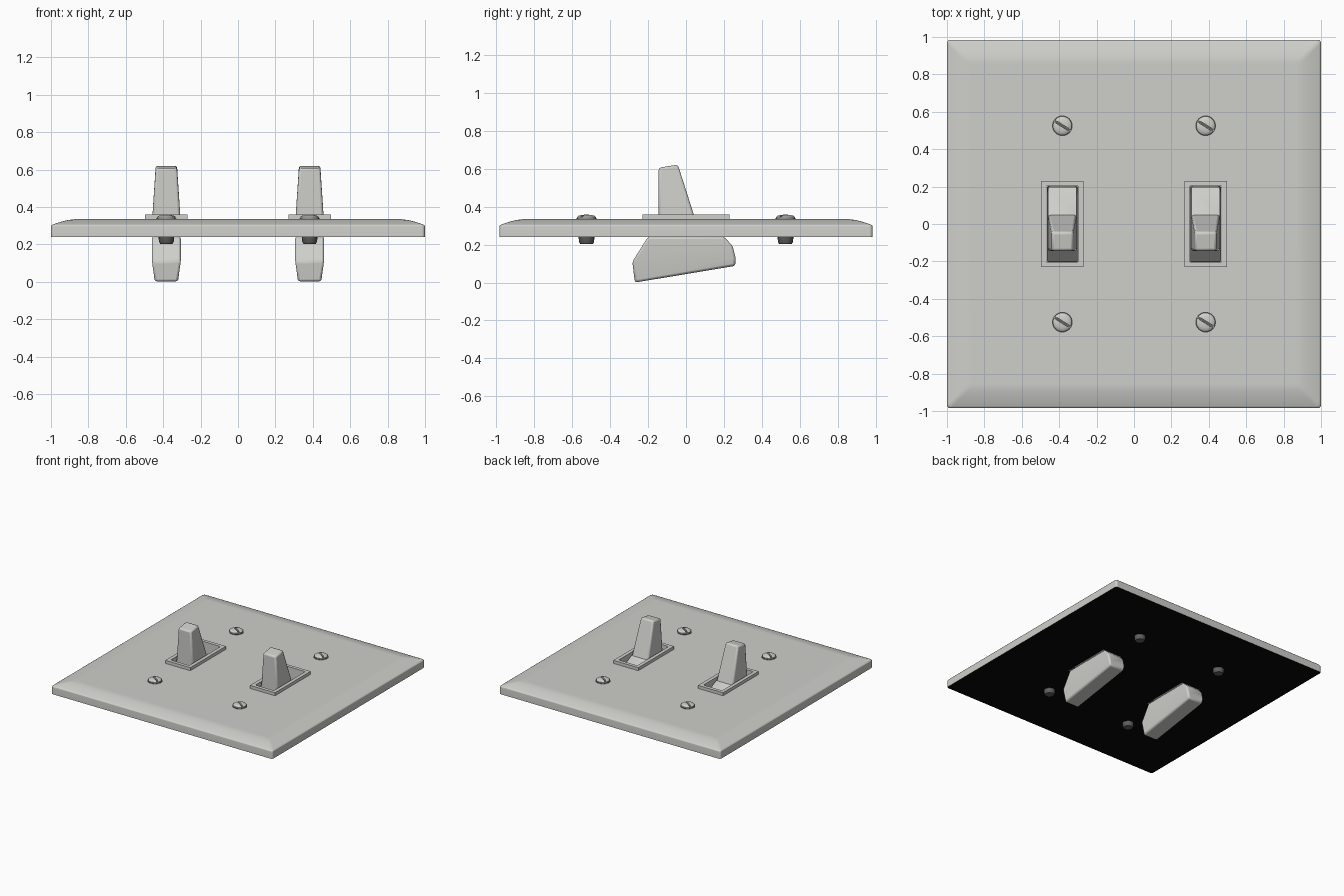
import bpy, bmesh, math
from mathutils import Matrix

if "Cube" in bpy.data.objects:
    bpy.data.objects.remove(bpy.data.objects["Cube"])


def material(name, rgb):
    m = bpy.data.materials.new(name)
    m.diffuse_color = (*rgb, 1)
    m.use_nodes = True
    m.node_tree.nodes["Principled BSDF"].inputs["Base Color"].default_value = m.diffuse_color
    return m


LIGHT = material("light_grey", (0.62, 0.62, 0.595))
DARK = material("dark_grey", (0.12, 0.12, 0.115))
BLACK = material("black", (0.002, 0.002, 0.002))


def make(name, bm, mats, loc=(0, 0, 0), smooth=True):
    bmesh.ops.recalc_face_normals(bm, faces=bm.faces[:])
    me = bpy.data.meshes.new(name)
    bm.to_mesh(me)
    bm.free()
    for m in mats:
        me.materials.append(m)
    ob = bpy.data.objects.new(name, me)
    ob.location = loc
    bpy.context.collection.objects.link(ob)
    bpy.ops.object.select_all(action='DESELECT')
    ob.select_set(True)
    bpy.context.view_layer.objects.active = ob
    if smooth:
        bpy.ops.object.shade_smooth_by_angle(angle=math.radians(35))
    return ob


def box(name, size, loc, mat):
    bm = bmesh.new()
    bmesh.ops.create_cube(bm, size=1, matrix=Matrix.Diagonal((*size, 1)))
    return make(name, bm, [mat], loc, False)


def cut(ob, cutter):
    mod = ob.modifiers.new("cut", 'BOOLEAN')
    mod.operation = 'DIFFERENCE'
    mod.solver = 'EXACT'
    mod.object = cutter
    bpy.context.view_layer.objects.active = ob
    bpy.ops.object.modifier_apply(modifier=mod.name)
    bpy.data.objects.remove(cutter)


def lathe(name, profile, mat, loc, n=32):
    """Capped solid of revolution from (radius, z) pairs."""
    bm = bmesh.new()
    rings = [[bm.verts.new((r * math.cos(2 * math.pi * i / n), r * math.sin(2 * math.pi * i / n), z))
              for i in range(n)] for r, z in profile]
    for a, b in zip(rings, rings[1:]):
        for i in range(n):
            bm.faces.new((a[i], a[(i + 1) % n], b[(i + 1) % n], b[i]))
    bm.faces.new(rings[0][::-1])
    bm.faces.new(rings[-1])
    return make(name, bm, [mat], loc)


def hull(name, points, mat, x, bevel):
    """Convex solid from (y, z, half_width) points mirrored in x."""
    bm = bmesh.new()
    for y, z, w in points:
        bm.verts.new((w, y, z))
        bm.verts.new((-w, y, z))
    bmesh.ops.convex_hull(bm, input=bm.verts[:])
    bmesh.ops.dissolve_limit(bm, angle_limit=math.radians(2), verts=bm.verts[:], edges=bm.edges[:])
    ob = make(name, bm, [mat], (x, 0, 0))
    mod = ob.modifiers.new("soft_edges", 'BEVEL')
    mod.width = bevel
    mod.segments = 2
    mod.limit_method = 'ANGLE'
    mod.angle_limit = math.radians(25)
    return ob


# Wall plate: stacked rounded rectangles giving a gently sloped rim
bm = bmesh.new()
rings = []
for inset, z in [(0, 0.24), (0, 0.296), (0.004, 0.303), (0.012, 0.307), (0.05, 0.320),
                 (0.09, 0.330), (0.13, 0.335)]:
    r, ring = 0.018, []
    hx, hy = 1 - inset - r, 0.985 - inset - r
    for k, (sx, sy) in enumerate([(1, 1), (-1, 1), (-1, -1), (1, -1)]):
        for j in range(4):
            a = math.radians(90 * k + 30 * j)
            ring.append(bm.verts.new((sx * hx + r * math.cos(a), sy * hy + r * math.sin(a), z)))
    rings.append(ring)
for a, b in zip(rings, rings[1:]):
    for i in range(len(a)):
        j = (i + 1) % len(a)
        bm.faces.new((a[i], a[j], b[j], b[i]))
bm.faces.new(rings[0][::-1])
bm.faces.new(rings[-1])
plate = make("wall_plate", bm, [LIGHT, BLACK])
for f in plate.data.polygons:
    f.material_index = 1 if f.normal.z < -0.9 else 0

for x in (-0.383, 0.383):
    # Opening through the plate and its raised frame
    cut(plate, box("opening_cutter", (0.168, 0.404, 0.4), (x, 0, 0.3), LIGHT))
    frame = box("switch_frame", (0.226, 0.46, 0.03), (x, 0, 0.345), LIGHT)
    cut(frame, box("frame_cutter", (0.168, 0.404, 0.4), (x, 0, 0.3), LIGHT))
    box("opening_floor", (0.166, 0.402, 0.006), (x, 0, 0.248), DARK)

    # Rocker body behind the plate
    hull("rocker_body", [(-0.27, 0.0, 0.062), (-0.283, 0.11, 0.077), (-0.2, 0.242, 0.077),
                         (0.2, 0.242, 0.077), (0.245, 0.195, 0.077), (0.262, 0.13, 0.075),
                         (0.26, 0.088, 0.066)], LIGHT, x, 0.012)
    # Sloped shoulder behind the lever
    hull("lever_shoulder", [(-0.14, 0.24, 0.077), (0.198, 0.24, 0.077), (0.198, 0.27, 0.077),
                            (0.05, 0.34, 0.077), (-0.14, 0.34, 0.077)], LIGHT, x, 0.003)
    # Tapered toggle lever
    hull("toggle_lever", [(-0.144, 0.3, 0.078), (0.06, 0.3, 0.078), (0.04, 0.36, 0.075),
                          (-0.143, 0.36, 0.075), (-0.043, 0.622, 0.057), (-0.144, 0.606, 0.057)],
         LIGHT, x, 0.012)

    # Slotted screws
    for y in (-0.525, 0.525):
        lathe("screw_recess", [(0.055, 0.333), (0.055, 0.338)], DARK, (x, y, 0))
        head = lathe("screw_head", [(0.05, 0.33), (0.05, 0.346), (0.044, 0.352), (0.03, 0.356),
                                    (0.012, 0.358)], LIGHT, (x, y, 0))
        slot = box("screw_slot_cutter", (0.14, 0.012, 0.04), (x, y, 0.364), DARK)
        slot.rotation_euler.z = math.radians(-32)
        bpy.context.view_layer.update()
        cut(head, slot)
        floor = box("screw_slot", (0.094, 0.0115, 0.004), (x, y, 0.3435), DARK)
        floor.rotation_euler.z = math.radians(-32)
        lathe("screw_shank", [(0.033, 0.203), (0.04, 0.215), (0.043, 0.26)], DARK, (x, y, 0), 16)

# Even shading across the large flat top
mod = plate.modifiers.new("weighted_normals", 'WEIGHTED_NORMAL')
mod.keep_sharp = True
